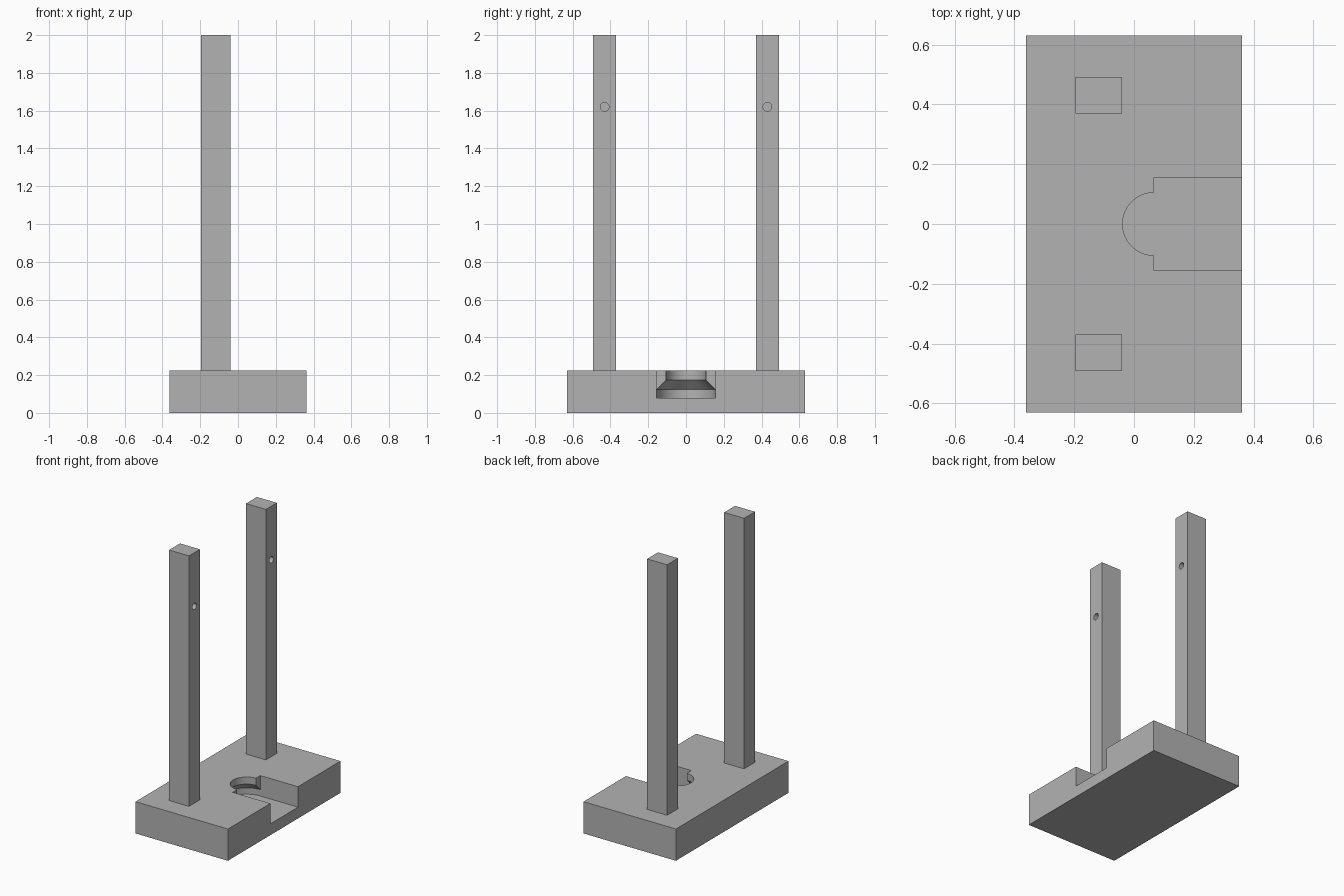
import bpy, bmesh, math
from mathutils import Matrix, Vector

if "Cube" in bpy.data.objects:
    bpy.data.objects.remove(bpy.data.objects["Cube"], do_unlink=True)

grey = bpy.data.materials.new("plain grey")
grey.use_nodes = True
grey.diffuse_color = (0.45, 0.45, 0.45, 1)
grey.node_tree.nodes["Principled BSDF"].inputs["Base Color"].default_value = grey.diffuse_color


def finish(name, bm):
    bmesh.ops.recalc_face_normals(bm, faces=bm.faces)
    mesh = bpy.data.meshes.new(name)
    bm.to_mesh(mesh)
    bm.free()
    mesh.materials.append(grey)
    obj = bpy.data.objects.new(name, mesh)
    bpy.context.collection.objects.link(obj)
    return obj


def box(name, low, high):
    low, high = Vector(low), Vector(high)
    bm = bmesh.new()
    place = Matrix.Translation((low + high) / 2) @ Matrix.Diagonal((*(high - low), 1))
    bmesh.ops.create_cube(bm, size=1, matrix=place)
    return finish(name, bm)


def lathe(name, profile, place, steps=64):
    """Revolve (radius, height) points round the local z axis."""
    bm = bmesh.new()
    verts = [bm.verts.new((r, 0, z)) for r, z in profile]
    edges = [bm.edges.new(pair) for pair in zip(verts, verts[1:])]
    bmesh.ops.spin(bm, geom=verts + edges, cent=(0, 0, 0), axis=(0, 0, 1),
                   angle=math.tau, steps=steps)
    bmesh.ops.remove_doubles(bm, verts=bm.verts, dist=1e-5)
    bmesh.ops.transform(bm, matrix=place, verts=bm.verts)
    return finish(name, bm)


def cut(target, cutter):
    mod = target.modifiers.new("cut", 'BOOLEAN')
    mod.operation, mod.solver, mod.object = 'DIFFERENCE', 'EXACT', cutter
    bpy.context.view_layer.objects.active = target
    bpy.ops.object.modifier_apply(modifier=mod.name)
    bpy.data.objects.remove(cutter, do_unlink=True)


def smooth(obj):
    bpy.ops.object.select_all(action='DESELECT')
    obj.select_set(True)
    bpy.context.view_layer.objects.active = obj
    bpy.ops.object.shade_smooth_by_angle(angle=math.radians(30))


TOP, FLOOR, SOCKET_X, WIDE, NARROW = 0.225, 0.08, 0.067, 0.155, 0.105

# Base block with an undercut round socket and a slot open to the left side
base = box("base", (-0.362, -0.63, 0), (0.362, 0.63, TOP))
socket = [(0, FLOOR), (WIDE, FLOOR), (WIDE, 0.125), (NARROW, 0.175), (NARROW, 0.3), (0, 0.3)]
cut(base, lathe("socket_cutter", socket, Matrix.Translation((SOCKET_X, 0, 0))))
cut(base, box("slot_cutter", (SOCKET_X, -WIDE, FLOOR), (0.5, WIDE, 0.3)))
smooth(base)

# Two upright posts, each with a small blind hole facing the slot side
for name, side in (("front_post", -1), ("back_post", 1)):
    y = side * 0.431
    post = box(name, (-0.196, y - 0.061, TOP), (-0.04, y + 0.061, 2))
    place = Matrix.Translation((-0.12, y, 1.62)) @ Matrix.Rotation(math.pi / 2, 4, 'Y')
    cut(post, lathe("hole_cutter", [(0, 0), (0.023, 0), (0.023, 0.2), (0, 0.2)], place, 32))
    smooth(post)
